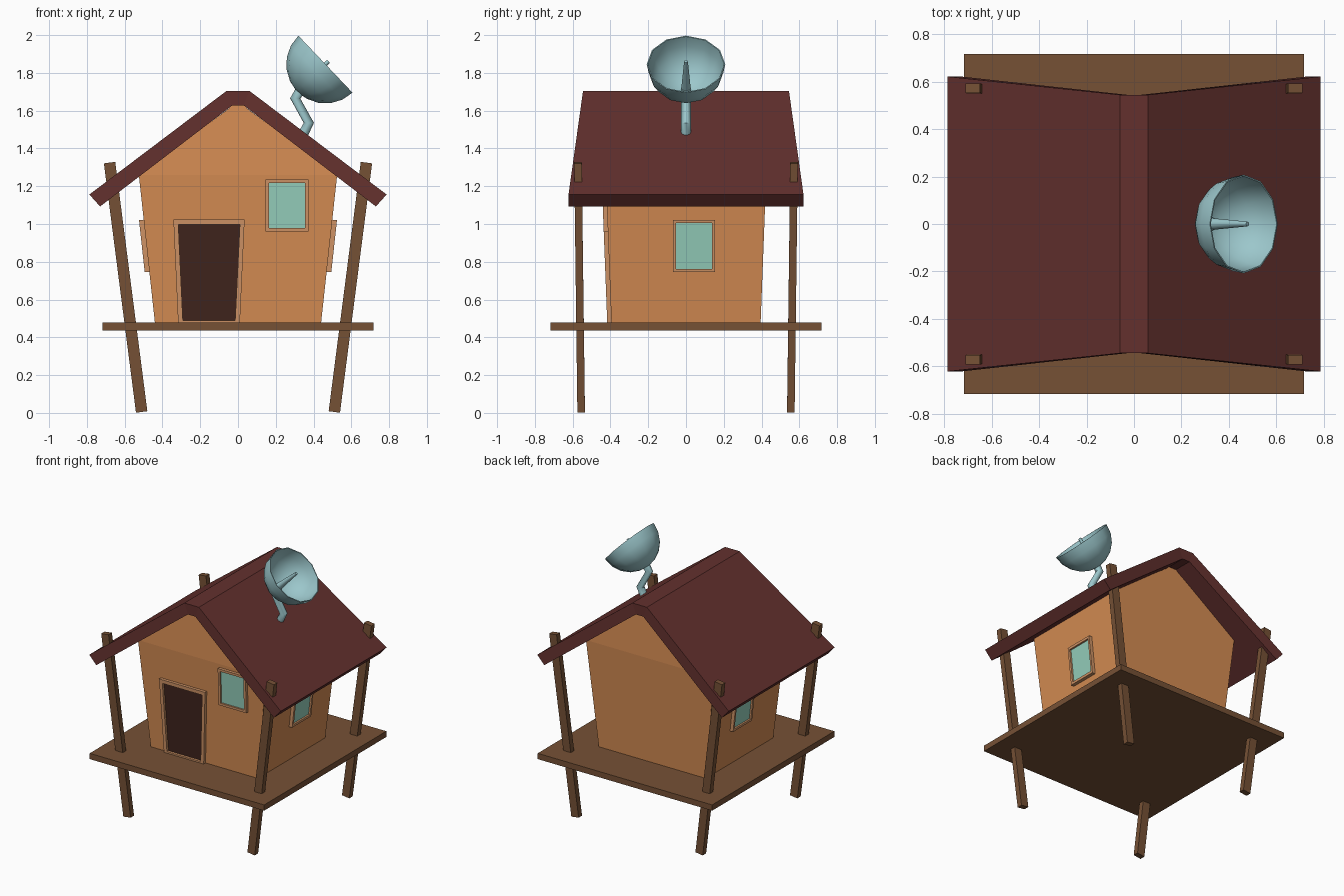
import bpy, bmesh, math
from mathutils import Vector, Matrix

if "Cube" in bpy.data.objects:
    bpy.data.objects.remove(bpy.data.objects["Cube"])


def mat(name, rgb):
    m = bpy.data.materials.new(name)
    m.diffuse_color = (*rgb, 1)
    m.use_nodes = True
    m.node_tree.nodes["Principled BSDF"].inputs["Base Color"].default_value = m.diffuse_color
    return m


WALL = mat("orange_wall", (0.66, 0.26, 0.085))
TRIM = mat("light_trim", (0.62, 0.29, 0.13))
ROOF = mat("dark_red_roof", (0.125, 0.030, 0.027))
WOOD = mat("brown_wood", (0.18, 0.082, 0.036))
DARK = mat("dark_door", (0.05, 0.018, 0.012))
GLASS = mat("green_glass", (0.30, 0.62, 0.50))
METAL = mat("pale_blue_metal", (0.33, 0.57, 0.60))


def finish(name, bm, material):
    bmesh.ops.recalc_face_normals(bm, faces=bm.faces)
    me = bpy.data.meshes.new(name)
    bm.to_mesh(me)
    bm.free()
    me.materials.append(material)
    ob = bpy.data.objects.new(name, me)
    bpy.context.collection.objects.link(ob)
    return ob


def loft(name, rings, material, caps=True, closed=False):
    """Skin a series of equal-length point loops."""
    bm = bmesh.new()
    vs = [[bm.verts.new(p) for p in r] for r in rings]
    n = len(vs[0])
    pairs = list(zip(vs, vs[1:])) + ([(vs[-1], vs[0])] if closed else [])
    for a, b in pairs:
        for i in range(n):
            j = (i + 1) % n
            bm.faces.new((a[i], a[j], b[j], b[i]))
    if caps and not closed:
        bm.faces.new(vs[0])
        bm.faces.new(vs[-1])
    return finish(name, bm, material)


def smooth(ob, angle):
    bpy.ops.object.select_all(action='DESELECT')
    ob.select_set(True)
    bpy.context.view_layer.objects.active = ob
    bpy.ops.object.shade_smooth_by_angle(angle=math.radians(angle))


# Platform
loft("platform", [[(x * 0.717, y * 0.717, z) for x, y in ((-1, -1), (1, -1), (1, 1), (-1, 1))]
                  for z in (0.435, 0.478)], WOOD)

# Four leaning posts through platform and roof
for sx, side in ((-1, "left"), (1, "right")):
    for sy, end in ((-1, "front"), (1, "back")):
        rings = []
        for cx, cy, z in ((0.51, 0.555, 0.005), (0.68, 0.572, 1.325)):
            rings.append([(sx * (cx + u * 0.03), sy * (cy + v * 0.02), z - u * 0.004)
                          for u, v in ((-1, -1), (1, -1), (1, 1), (-1, 1))])
        loft(f"{end}_{side}_post", rings, WOOD)


# Hut walls: flare outward to the eaves, lean slightly back in the gable
def wall_x(z):
    return 0.44 + (z - 0.478) / 0.782 * 0.085


def wall_y(z):
    return 0.395 + (z - 0.478) / 0.782 * 0.03


half = [(0.44, 0.478, 0.395), (0.525, 1.26, 0.425), (0.05, 1.61, 0.405), (0.03, 1.63, 0.403)]
bm = bmesh.new()
ends = []
for s in (-1, 1):
    right = [bm.verts.new((x, s * y, z)) for x, z, y in half]
    left = [bm.verts.new((-x, s * y, z)) for x, z, y in half]
    bm.faces.new((left[0], right[0], right[1], left[1]))
    bm.faces.new(left[1:] + right[:0:-1])
    ends.append(right + left[::-1])
for i in range(8):
    j = (i + 1) % 8
    bm.faces.new((ends[0][i], ends[0][j], ends[1][j], ends[1][i]))
finish("hut_walls", bm, WALL)

# Folded roof, longer at the eaves than at the ridge
half = [(0.06, 1.705, 0.545), (0.787, 1.156, 0.622), (0.73, 1.093, 0.622), (0.03, 1.628, 0.545)]
prof = half + [(-x, z, y) for x, z, y in half[::-1]]
bm = bmesh.new()
ends = []
for s in (-1, 1):
    v = [bm.verts.new((x, s * y, z)) for x, z, y in prof]
    for q in ((0, 1, 2, 3), (4, 5, 6, 7), (0, 3, 4, 7)):
        bm.faces.new([v[k] for k in q])
    ends.append(v)
for i in range(8):
    j = (i + 1) % 8
    bm.faces.new((ends[0][i], ends[0][j], ends[1][j], ends[1][i]))
finish("roof", bm, ROOF)


# Framed openings that follow the wall slope
def framed(name, outer, inner, place, depth, pane, pane_depth):
    rings = [[place(u, v, d) for u, v in loop] for loop, d in
             ((outer, -0.01), (outer, depth), (inner, depth), (inner, -0.01))]
    loft(name + "_frame", rings, TRIM, closed=True)
    loft(name + "_panel", [[place(u, v, d) for u, v in inner] for d in (-0.01, pane_depth)], pane)


def rect(u0, u1, v0, v1):
    return [(u0, v0), (u1, v0), (u1, v1), (u0, v1)]


def on_front(u, v, d):
    return (u, -wall_y(v) - d, v)


framed("door", [(-0.317, 0.478), (0.01, 0.478), (0.035, 1.025), (-0.342, 1.025)],
       [(-0.292, 0.49), (-0.015, 0.49), (0.01, 0.998), (-0.316, 0.998)],
       on_front, 0.022, DARK, 0.004)
framed("front_window", rect(0.145, 0.373, 0.96, 1.235), rect(0.163, 0.355, 0.978, 1.217),
       on_front, 0.022, GLASS, 0.01)
for s, side in ((-1, "left"), (1, "right")):
    framed(f"{side}_window", rect(-0.07, 0.153, 0.745, 1.022), rect(-0.053, 0.138, 0.763, 1.004),
           lambda u, v, d: (s * (wall_x(v) + d), u, v), 0.025, GLASS, 0.012)

# Bent dish arm
cu = bpy.data.curves.new("dish_arm", 'CURVE')
cu.dimensions = '3D'
cu.bevel_depth = 0.027
cu.bevel_resolution = 2
cu.use_fill_caps = True
path = [(0.342, 1.47), (0.375, 1.535), (0.303, 1.665), (0.335, 1.715)]
sp = cu.splines.new('POLY')
sp.points.add(len(path) - 1)
for p, (x, z) in zip(sp.points, path):
    p.co = (x, 0, z, 1)
cu.materials.append(METAL)
arm = bpy.data.objects.new("dish_arm", cu)
bpy.context.collection.objects.link(arm)
arm.select_set(True)
bpy.context.view_layer.objects.active = arm
bpy.ops.object.convert(target='MESH')
smooth(bpy.context.object, 50)

# Twelve-sided dish bowl, tipped to the right
R, N = 0.208, 12
tilt = Matrix.Translation((0.463, 0, 1.846)) @ Matrix.Rotation(math.radians(46.5), 4, 'Y')


def circle(r, z, n):
    return [tilt @ Vector((r * math.cos(k * math.tau / n), r * math.sin(k * math.tau / n), z))
            for k in range(n)]


outer = [circle(R * math.cos(a), -R * math.sin(a), N)
         for a in (math.radians(d) for d in (0, 18, 36, 54, 72, 86))]
r = R - 0.006
inner = [circle(r * math.cos(a), -r * math.sin(a), N)
         for a in (math.radians(d) for d in (86, 72, 54, 36, 18, 0))]
bowl = loft("dish_bowl", inner + outer, METAL)
smooth(bowl, 35)

# Tapered receiver in the middle of the bowl
smooth(loft("dish_receiver", [circle(0.026, -0.2, 8), circle(0.01, 0.022, 8)], METAL), 50)
